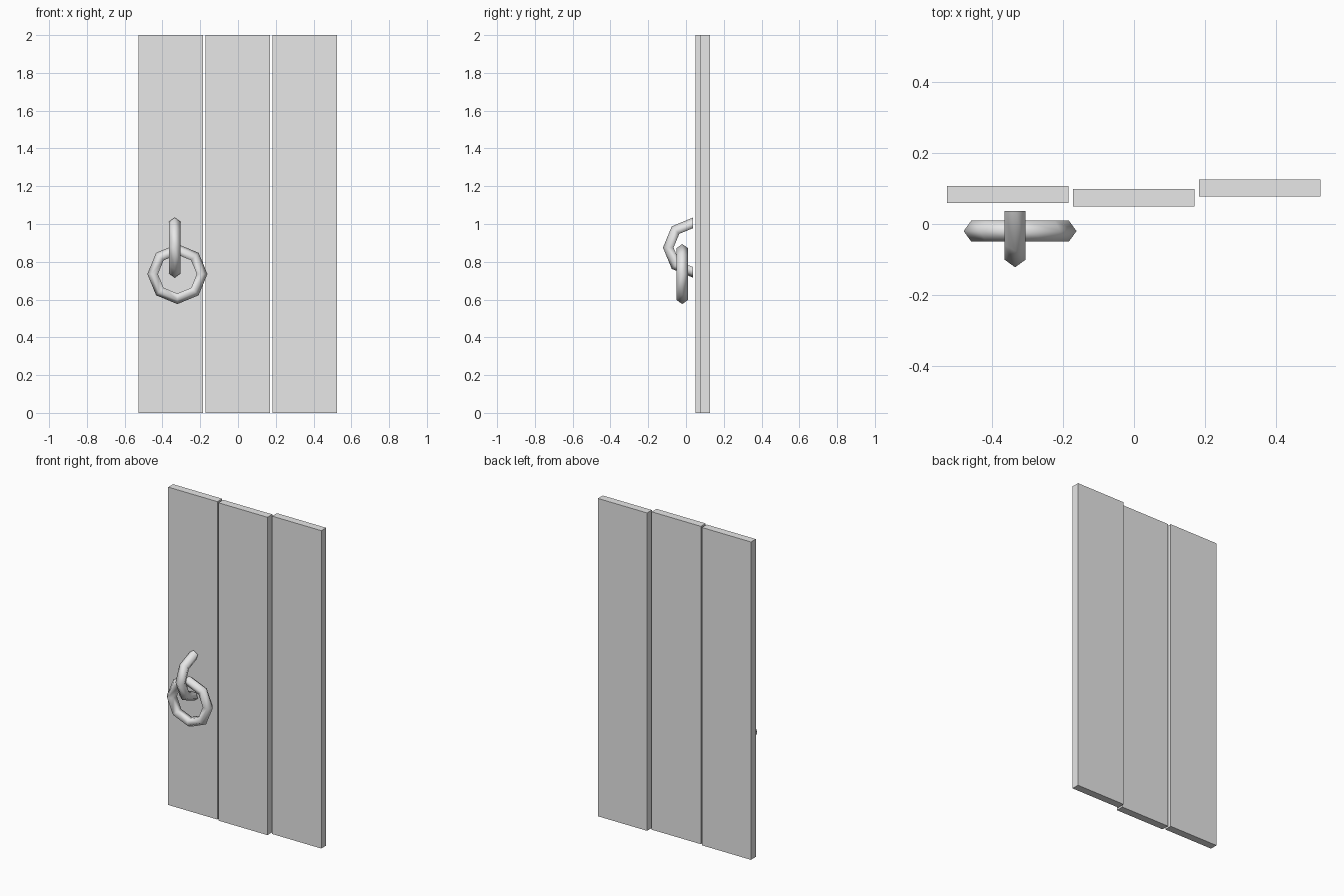
import bpy
import bmesh
from math import sin, cos, pi

cube = bpy.data.objects.get("Cube")
if cube:
    bpy.data.objects.remove(cube, do_unlink=True)

# One plain grey for everything
grey = bpy.data.materials.new("light_grey")
grey.use_nodes = True
grey.diffuse_color = (0.8, 0.8, 0.8, 1)
grey.node_tree.nodes["Principled BSDF"].inputs["Base Color"].default_value = (0.8, 0.8, 0.8, 1)


def make_object(name, bm, location, smooth=False):
    bmesh.ops.recalc_face_normals(bm, faces=bm.faces)
    for face in bm.faces:
        face.smooth = smooth
    mesh = bpy.data.meshes.new(name)
    bm.to_mesh(mesh)
    bm.free()
    mesh.materials.append(grey)
    obj = bpy.data.objects.new(name, mesh)
    obj.location = location
    bpy.context.collection.objects.link(obj)
    return obj


def make_plank(name, x, y):
    bm = bmesh.new()
    bmesh.ops.create_cube(bm, size=1)
    bmesh.ops.scale(bm, vec=(0.342, 0.048, 2), verts=bm.verts)
    make_object(name, bm, (x, y, 1))


def make_link(name, location, axes, steps, major=0.128, minor=0.031, sides=5):
    """Eight-step ring with a five-sided section; fewer steps leave an open arc."""
    bm = bmesh.new()
    rows = []
    for i in range(steps + 1 if steps < 8 else steps):
        a = pi / 2 + i * pi / 4
        row = []
        for j in range(sides):
            b = 2 * pi * j / sides
            r = major + minor * cos(b)
            u, v, w = r * cos(a), r * sin(a), minor * sin(b)
            row.append(bm.verts.new((u, w, v) if axes == "xz" else (w, u, v)))
        rows.append(row)
    for i in range(steps):
        p, q = rows[i], rows[(i + 1) % len(rows)]
        for j in range(sides):
            k = (j + 1) % sides
            bm.faces.new((p[j], p[k], q[k], q[j]))
    make_object(name, bm, location, smooth=True)


# Door boards, each set at a slightly different depth
make_plank("right_plank", -0.356, 0.083)
make_plank("middle_plank", -0.001, 0.074)
make_plank("left_plank", 0.354, 0.102)

# Pull ring hanging from a half-round staple
make_link("pull_ring", (-0.321, -0.02, 0.735), "xz", 8)
make_link("ring_staple", (-0.335, 0.037, 0.875), "yz", 4)
